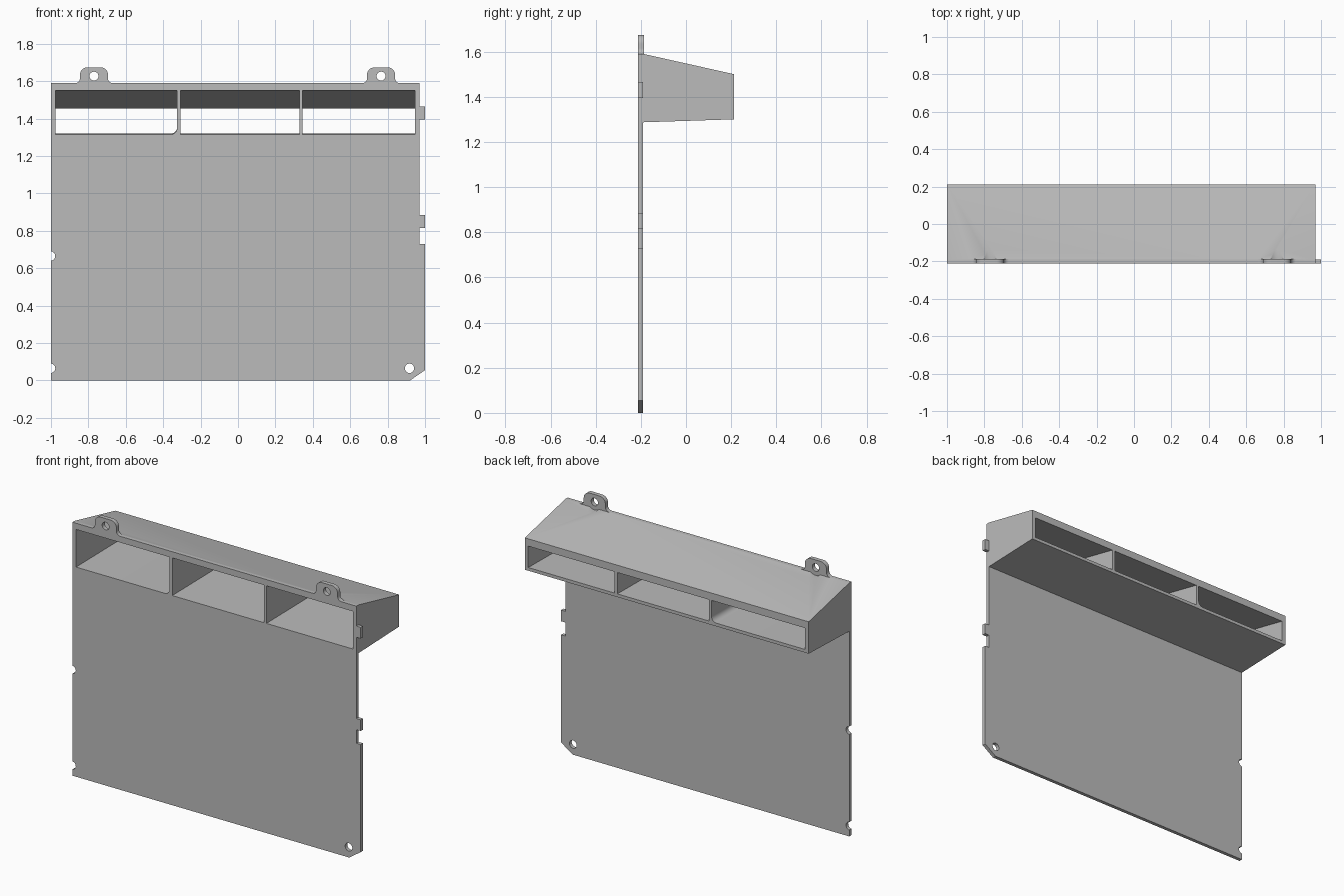
import bpy, bmesh
from math import sin, cos, pi, radians
from mathutils import Vector

if "Cube" in bpy.data.objects:
    bpy.data.objects.remove(bpy.data.objects["Cube"])

grey = bpy.data.materials.new("plain grey")
grey.use_nodes = True
grey.diffuse_color = (0.5, 0.5, 0.5, 1)
grey.node_tree.nodes["Principled BSDF"].inputs["Base Color"].default_value = (0.5, 0.5, 0.5, 1)

FRONT, PANEL_BACK, DUCT_BACK = -0.2125, -0.19, 0.2125


def prism(name, points, axis, lo, hi):
    """Extrude a flat outline: XZ outline along y, or YZ outline along x."""
    place = (lambda p, d: (p[0], d, p[1])) if axis == "y" else (lambda p, d: (d, p[0], p[1]))
    bm = bmesh.new()
    base = bm.faces.new([bm.verts.new(place(p, lo)) for p in points])
    top = bmesh.ops.extrude_face_region(bm, geom=[base])["geom"]
    shift = Vector((0, hi - lo, 0)) if axis == "y" else Vector((hi - lo, 0, 0))
    bmesh.ops.translate(bm, vec=shift, verts=[v for v in top if isinstance(v, bmesh.types.BMVert)])
    bmesh.ops.recalc_face_normals(bm, faces=bm.faces)
    mesh = bpy.data.meshes.new(name)
    bm.to_mesh(mesh)
    bm.free()
    mesh.materials.append(grey)
    obj = bpy.data.objects.new(name, mesh)
    bpy.context.collection.objects.link(obj)
    return obj


def arc(x, z, r, start, end, steps=8):
    angles = [radians(start + (end - start) * i / steps) for i in range(steps + 1)]
    return [(x + r * cos(a), z + r * sin(a)) for a in angles]


def combine(target, other, operation):
    """Boolean the other solid into the target, then discard it."""
    mod = target.modifiers.new(operation, "BOOLEAN")
    mod.operation, mod.object, mod.solver = operation, other, "EXACT"
    bpy.context.view_layer.objects.active = target
    bpy.ops.object.modifier_apply(modifier=mod.name)
    bpy.data.objects.remove(other)


def drill(target, x, z, r, lo=-0.3, hi=-0.1):
    combine(target, prism("drill", arc(x, z, r, 0, 345, 23), "y", lo, hi), "DIFFERENCE")


# Thin panel with clipped corner and edge clips
outline = [(-1, 0), (0.92, 0), (1, 0.055), (1, 0.73), (0.97, 0.73)]
for low, high in ((0.815, 0.885), (1.395, 1.465)):
    outline += [(0.97, low), (1, low), (1, high), (0.97, high)]
outline += [(0.97, 1.59), (-1, 1.59)]
panel = prism("vented_panel", outline, "y", FRONT, PANEL_BACK)

# Tapered duct behind the panel
duct = prism("duct", [(-0.2, 1.59), (PANEL_BACK, 1.59), (DUCT_BACK, 1.5), (DUCT_BACK, 1.3),
                      (PANEL_BACK, 1.287), (-0.2, 1.287)], "x", -1, 0.97)
combine(panel, duct, "UNION")

# Screw tabs with flared feet, holes and relief pockets behind
half = [(-0.1, 1.57)] + arc(-0.1, 1.615, 0.025, -90, 0) + arc(-0.035, 1.634, 0.04, 180, 90)
tab_shape = half + [(-x, z) for x, z in reversed(half)]
for cx in (-0.77, 0.765):
    drill(panel, cx, 1.627, 0.05, -0.186, 0.1)
    tab = prism("tab", [(cx + x, z) for x, z in tab_shape], "y", FRONT, -0.186)
    combine(panel, tab, "UNION")
    drill(panel, cx, 1.627, 0.024)

# Three air channels with sloping roofs
channel = [(-0.3, 1.571), (0.3, 1.434), (0.3, 1.321), (-0.3, 1.314)]
for index, (left, right) in enumerate(((-0.975, -0.325), (-0.307, 0.328), (0.346, 0.946))):
    cutter = prism("channel", channel, "x", left, right)
    if index == 0:
        # One rounded lower corner
        bm = bmesh.new()
        bm.from_mesh(cutter.data)
        corner = [e for e in bm.edges
                  if all(v.co.x > left + 0.1 and v.co.z < 1.33 for v in e.verts)]
        bmesh.ops.bevel(bm, geom=corner, offset=0.035, segments=6, profile=0.5, affect="EDGES")
        bm.to_mesh(cutter.data)
        bm.free()
    combine(panel, cutter, "DIFFERENCE")

# Mounting hole and edge notches
drill(panel, 0.917, 0.065, 0.025)
for z in (0.065, 0.665):
    drill(panel, -1.002, z, 0.025)

bpy.ops.object.select_all(action="DESELECT")
panel.select_set(True)
bpy.context.view_layer.objects.active = panel
bpy.ops.object.shade_smooth_by_angle(angle=pi / 6)
